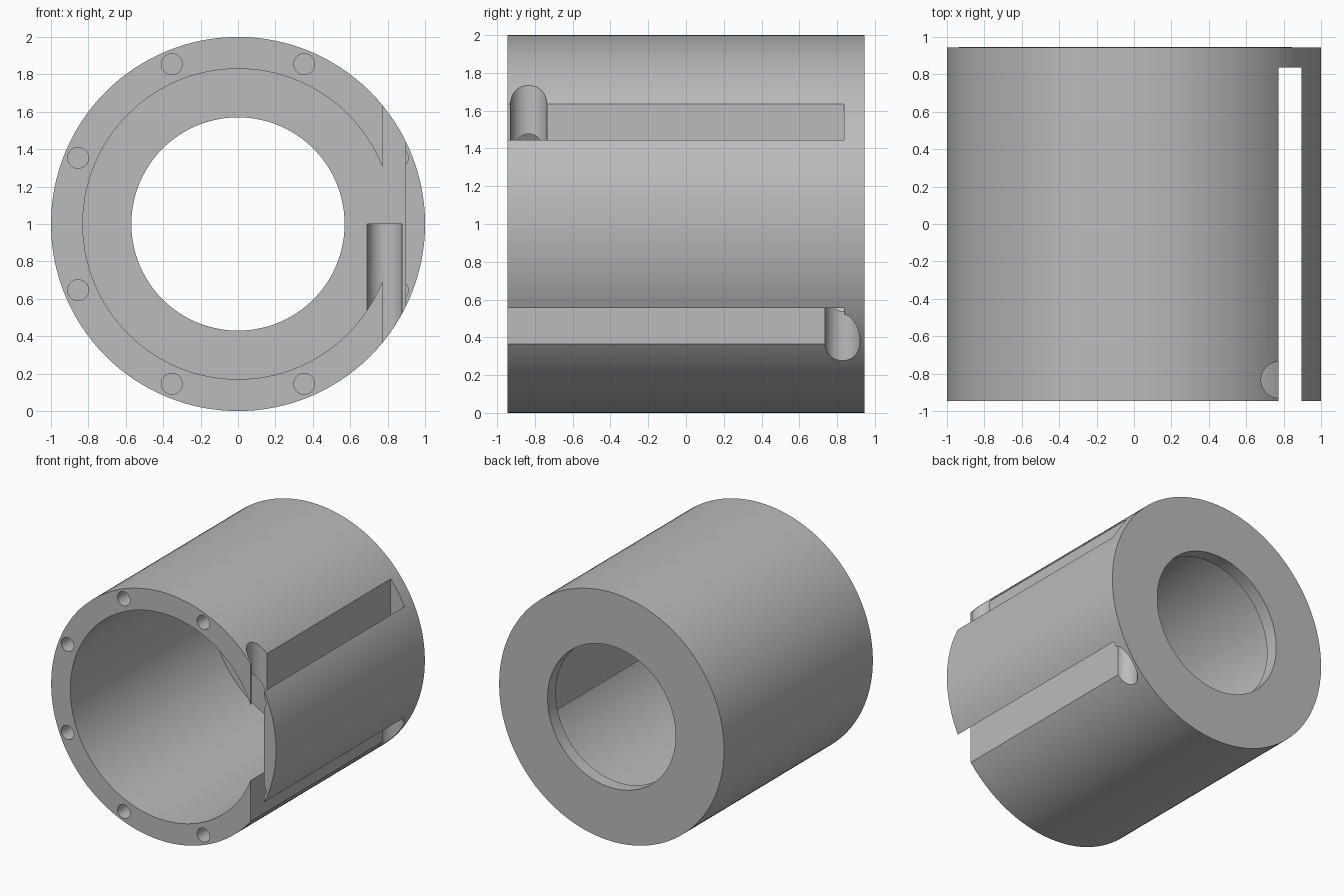
import bpy
from math import radians, cos, sin, pi

if "Cube" in bpy.data.objects:
    bpy.data.objects.remove(bpy.data.objects["Cube"], do_unlink=True)

R, BORE, EYE = 1.0, 0.83, 0.57      # outer, bore and end-hole radii
FRONT, BACK, FLOOR = -0.945, 0.945, 0.84
MID = 1.0                           # height of the axis

grey = bpy.data.materials.new("plain grey")
grey.use_nodes = True
colour = (0.5, 0.5, 0.5, 1)
grey.diffuse_color = colour
grey.node_tree.nodes["Principled BSDF"].inputs["Base Color"].default_value = colour


def rod_y(name, radius, y0, y1, x=0, z=MID, sides=128):
    bpy.ops.mesh.primitive_cylinder_add(vertices=sides, radius=radius, depth=y1 - y0,
                                        location=(x, (y0 + y1) / 2, z),
                                        rotation=(pi / 2, 0, 0))
    bpy.context.object.name = name
    return bpy.context.object


def rod_z(name, radius, z0, z1, x, y):
    bpy.ops.mesh.primitive_cylinder_add(vertices=48, radius=radius, depth=z1 - z0,
                                        location=(x, y, (z0 + z1) / 2))
    bpy.context.object.name = name
    return bpy.context.object


def cut(body, cutter):
    mod = body.modifiers.new("cut", 'BOOLEAN')
    mod.operation = 'DIFFERENCE'
    mod.solver = 'EXACT'
    mod.object = cutter
    bpy.context.view_layer.objects.active = body
    bpy.ops.object.modifier_apply(modifier=mod.name)
    bpy.data.objects.remove(cutter, do_unlink=True)


# Hollow sleeve with a holed end wall
body = rod_y("sleeve_body", R, FRONT, BACK)
cut(body, rod_y("bore_cutter", BORE, FRONT - 0.1, FLOOR))
cut(body, rod_y("end_hole_cutter", EYE, 0, BACK + 0.1))

# Vertical slot open at the front
x0, x1, y0 = 0.772, 0.895, FRONT - 0.1
bpy.ops.mesh.primitive_cube_add(size=1, location=((x0 + x1) / 2, (y0 + FLOOR - 0.003) / 2, MID))
slot = bpy.context.object
slot.name = "slot_cutter"
slot.scale = (x1 - x0, FLOOR - 0.003 - y0, 3)
cut(body, slot)

# Upright round pockets: front one upwards, back one downwards
cut(body, rod_z("upper_pocket_cutter", 0.097, MID, 2.3, 0.776, -0.833))
cut(body, rod_z("lower_pocket_cutter", 0.094, -0.3, MID, 0.784, 0.828))

# Ring of blind bolt holes in the front rim
for i in range(8):
    a = radians(22.5 + 45 * i)
    cut(body, rod_y("bolt_hole_cutter", 0.056, FRONT - 0.1, FRONT + 0.2,
                    0.925 * cos(a), MID + 0.925 * sin(a), 32))

# Finish
body.data.materials.clear()
body.data.materials.append(grey)
for face in body.data.polygons:
    face.material_index = 0
bpy.ops.object.select_all(action='DESELECT')
body.select_set(True)
bpy.context.view_layer.objects.active = body
bpy.ops.object.shade_smooth_by_angle(angle=radians(30))
